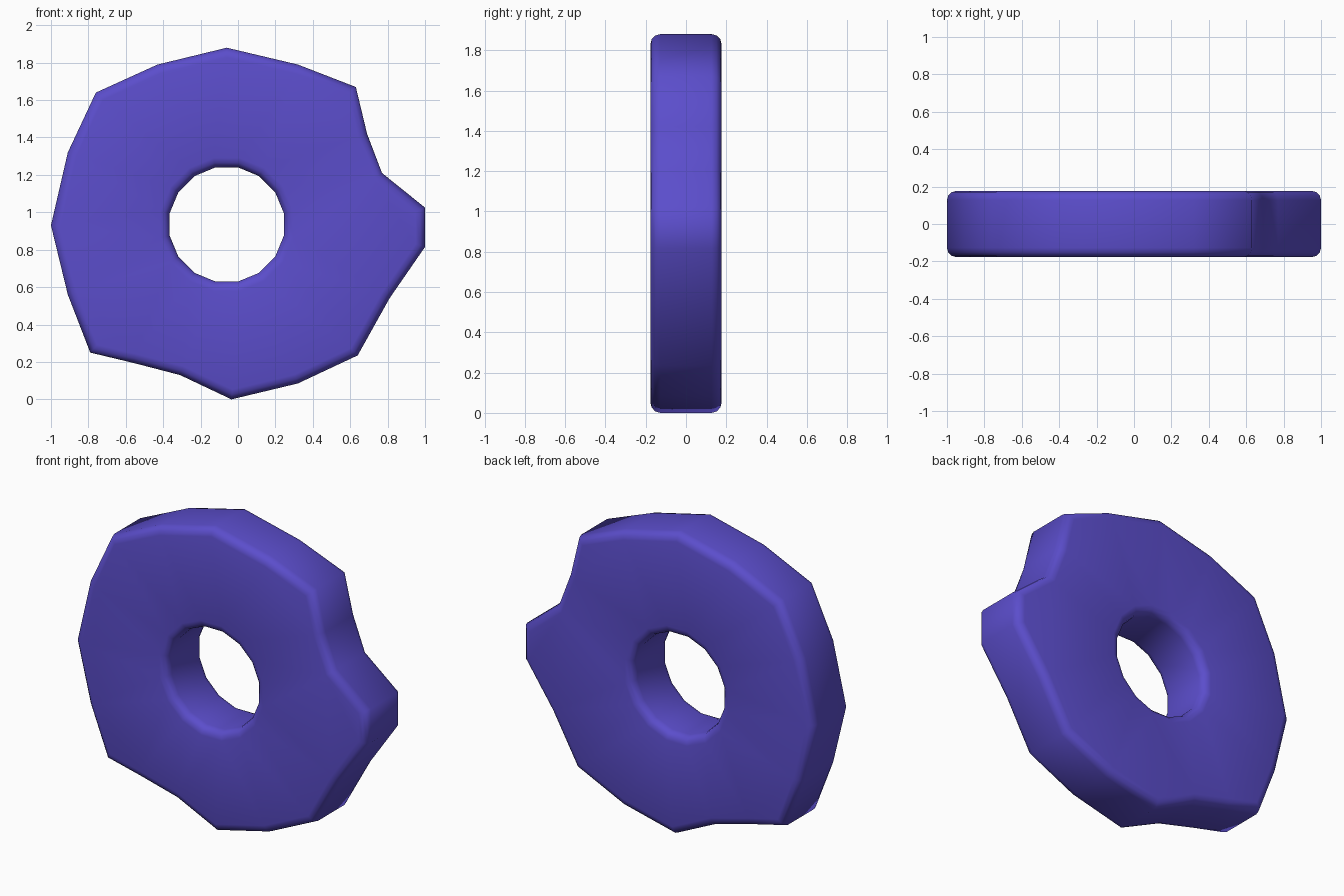
import bpy, bmesh
from math import sin, cos, pi

cube = bpy.data.objects.get("Cube")
if cube:
    bpy.data.objects.remove(cube, do_unlink=True)

HALF_DEPTH = 0.177
BEVEL = 0.05

# Irregular rim, as (x, z) points running around the front
rim = [(-0.06, 1.88), (0.32, 1.79), (0.63, 1.67), (0.69, 1.42), (0.77, 1.21),
       (1.0, 1.025), (1.0, 0.815), (0.81, 0.54), (0.64, 0.235), (0.32, 0.085),
       (-0.035, 0.0), (-0.31, 0.13), (-0.56, 0.195), (-0.79, 0.25),
       (-0.91, 0.56), (-1.0, 0.93), (-0.91, 1.32), (-0.76, 1.64), (-0.43, 1.79)]

# Round centre hole with a flat side at the bottom
SIDES = 16
hole = [(-0.06 + 0.311 * cos((i + 0.5) * 2 * pi / SIDES),
         0.935 + 0.311 * sin((i + 0.5) * 2 * pi / SIDES)) for i in range(SIDES)]


def add_loop(bm, points):
    verts = [bm.verts.new((x, -HALF_DEPTH, z)) for x, z in points]
    return [bm.edges.new((v, verts[(i + 1) % len(verts)]))
            for i, v in enumerate(verts)]


# Fill between the rim and the hole, then extrude to the back
bm = bmesh.new()
edges = add_loop(bm, rim) + add_loop(bm, hole)
bmesh.ops.triangle_fill(bm, edges=edges, use_beauty=True, use_dissolve=False)
back = bmesh.ops.extrude_face_region(bm, geom=bm.faces[:], use_keep_orig=True)
back_verts = [g for g in back["geom"] if isinstance(g, bmesh.types.BMVert)]
bmesh.ops.translate(bm, verts=back_verts, vec=(0, 2 * HALF_DEPTH, 0))
bmesh.ops.recalc_face_normals(bm, faces=bm.faces[:])

# Round the front and back edges of the rim and the hole
sharp = [e for e in bm.edges
         if len(e.link_faces) == 2 and e.calc_face_angle() > 1.2]
bmesh.ops.bevel(bm, geom=sharp, offset=BEVEL, offset_type='OFFSET',
                segments=3, profile=0.5, affect='EDGES')

mesh = bpy.data.meshes.new("stone_ring")
bm.to_mesh(mesh)
bm.free()
ring = bpy.data.objects.new("stone_ring", mesh)
bpy.context.collection.objects.link(ring)

# Violet material
violet = (0.105, 0.075, 0.6, 1)
mat = bpy.data.materials.new("violet")
mat.use_nodes = True
mat.diffuse_color = violet
mat.node_tree.nodes["Principled BSDF"].inputs["Base Color"].default_value = violet
mesh.materials.append(mat)

# Smooth shading over the rounded edges
bpy.ops.object.select_all(action='DESELECT')
ring.select_set(True)
bpy.context.view_layer.objects.active = ring
bpy.ops.object.shade_smooth_by_angle(angle=pi / 3)
